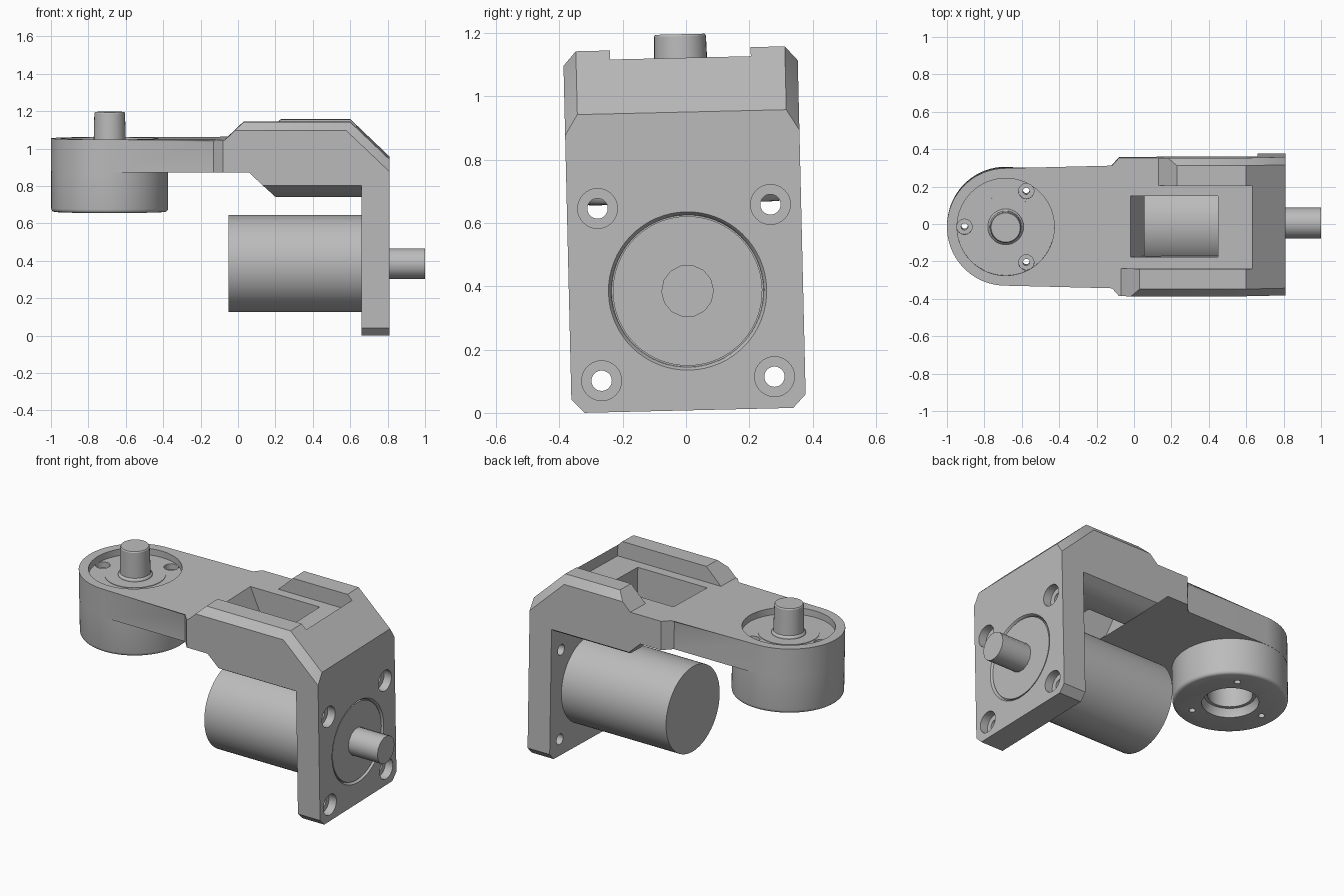
import bpy, bmesh, math
from mathutils import Matrix, Vector

if "Cube" in bpy.data.objects:
    bpy.data.objects.remove(bpy.data.objects["Cube"])

grey = bpy.data.materials.new("plain_grey")
grey.use_nodes = True
grey.diffuse_color = (0.5, 0.5, 0.5, 1)
grey.node_tree.nodes["Principled BSDF"].inputs["Base Color"].default_value = (0.5, 0.5, 0.5, 1)

parts = []


def make(name, bm, keep=True):
    bmesh.ops.recalc_face_normals(bm, faces=bm.faces)
    mesh = bpy.data.meshes.new(name)
    bm.to_mesh(mesh)
    bm.free()
    obj = bpy.data.objects.new(name, mesh)
    bpy.context.collection.objects.link(obj)
    if keep:
        mesh.materials.append(grey)
        parts.append(obj)
    else:
        obj.hide_render = True
    return obj


def loft(sections):
    """Skin equal-length rings of points and cap both ends."""
    bm = bmesh.new()
    rings = [[bm.verts.new(p) for p in ring] for ring in sections]
    for a, b in zip(rings, rings[1:]):
        for i in range(len(a)):
            j = (i + 1) % len(a)
            bm.faces.new((a[i], a[j], b[j], b[i]))
    bm.faces.new(rings[0])
    bm.faces.new(rings[-1])
    return bm


def side_loft(stations):
    return loft([[(x, y, z) for x, z in profile] for y, profile in stations])


def turned(axis, cx, cy, cz, steps, sides=64):
    """Stack of circles (offset, radius) along x or z."""
    rings = []
    for h, r in steps:
        ring = []
        for i in range(sides):
            a = math.tau * i / sides
            u, v = r * math.cos(a), r * math.sin(a)
            ring.append((h, cy + u, cz + v) if axis == "x" else (cx + u, cy + v, h))
        rings.append(ring)
    return loft(rings)


def cut(targets, bm):
    cutter = make("cutter", bm, keep=False)
    for obj in targets:
        mod = obj.modifiers.new("cut", "BOOLEAN")
        mod.operation, mod.solver, mod.object = "DIFFERENCE", "EXACT", cutter
        graph = bpy.context.evaluated_depsgraph_get()
        mesh = bpy.data.meshes.new_from_object(obj.evaluated_get(graph))
        obj.modifiers.clear()
        obj.data = mesh
    bpy.data.objects.remove(cutter)


# Bracket: upright plate and upper block with chamfered sides
upper = [(-.07, 1.055), (-.08, 1.055)]
full = [(-.08, .88), (.06, .88), (.2, .748), (.66, .748), (.66, .008), (.81, .008),
        (.81, .95), (.6, 1.15), (.03, 1.15)] + upper
mid = full[:2] + [(.161, .785), (.66, .785)] + full[4:]
side = full[:2] + [(.134, .81), (.66, .81), (.66, .05), (.81, .05),
                   (.81, .885), (.579, 1.105), (-.017, 1.105)] + upper
half = [(.37, side), (.33, mid), (.26, full)]
bracket = make("bracket", side_loft([(-y, p) for y, p in half] + half[::-1]))

# Pocket between the rails, shorter rear rail, sloped window
pocket = [(-.2, 1.055), (.63, 1.055), (.63, 1.3), (-.2, 1.3)]
cut([bracket], side_loft([(-.222, pocket), (.222, pocket)]))
rail_end = [(-.2, 1.055), (.13, 1.055), (.24, 1.16), (.24, 1.3), (-.2, 1.3)]
cut([bracket], side_loft([(.1, rail_end), (.5, rail_end)]))
window = [(-.02, 1.3), (.45, 1.3), (.45, .7), (.06, .7), (.06, .87), (-.02, 1.055)]
cut([bracket], side_loft([(-.16, window), (.165, window)]))

# Counterbored mounting holes and round motor seat
for y in (-.273, .273):
    for z in (.108, .652):
        cut([bracket], turned("x", 0, y, z, [(.6, .032), (.76, .032), (.76, .063), (.9, .063)], 32))
cut([bracket], turned("x", 0, .005, .385, [(.79, .24), (.8, .242), (.82, .258)]))

# Motor can, face disc and output shaft
make("motor_can", turned("x", 0, .005, .385, [(-.05, .26), (.67, .26)]))
make("motor_face", turned("x", 0, .005, .385, [(.78, .236), (.803, .236)]))
make("motor_shaft", turned("x", 0, .005, .385, [(.79, .083), (1.0, .083)], 14))

# Arm: rounded end, flaring into the bracket
CX, R = -.686, .314
outline = [(-.08, -.37), (-.08, .37), (-.13, R)]
for i in range(49):
    a = math.pi / 2 + math.pi * i / 48
    outline.append((CX + R * math.cos(a), R * math.sin(a)))
outline.append((-.13, -R))
bm = loft([[(x, y, z) for x, y in outline] for z in (.88, 1.055)])
rim = [e for e in bm.edges if all(v.co.z > 1 and v.co.x < -.12 for v in e.verts)]
bmesh.ops.bevel(bm, geom=rim, offset=.014, segments=3, affect="EDGES", profile=.5)
arm = make("arm", bm)

# Drum under the arm end
drum = make("drum", turned("z", CX, 0, 0, [
    (.662, .297), (.665, .305), (.672, .311), (.682, R - .001), (.885, R - .001)], 96))

# Recessed top, screw holes, stepped bore underneath
cut([arm], turned("z", CX, 0, 0, [(1.015, .26), (1.2, .26)]))
for i in range(3):
    a = math.pi + math.tau * i / 3
    x, y = CX + .22 * math.cos(a), .22 * math.sin(a)
    cut([arm, drum], turned("z", x, y, 0, [(.6, .018), (.98, .018), (.98, .041), (1.2, .041)], 24))
cut([drum], turned("z", CX, 0, 0, [
    (.6, .155), (.68, .155), (.71, .14), (.71, .122), (.83, .122)], 48))

# Pivot disc lip, collar and shaft
make("pivot_disc", turned("z", CX, 0, 0, [(1.0, .17), (1.018, .17)]))
make("pivot_shaft", turned("z", CX, 0, 0, [
    (1.01, .097), (1.025, .095), (1.035, .086), (1.19, .082), (1.196, .078)], 32))

# Small tilt shared by every part, then shading
centre = Vector((0, .005, .385))
tilt = (Matrix.Translation(centre) @ Matrix.Rotation(math.radians(1.35), 4, "X")
        @ Matrix.Translation(-centre))
bpy.ops.object.select_all(action="DESELECT")
for obj in parts:
    obj.data.transform(tilt)
    obj.select_set(True)
bpy.context.view_layer.objects.active = bracket
bpy.ops.object.shade_smooth_by_angle(angle=math.radians(30))
